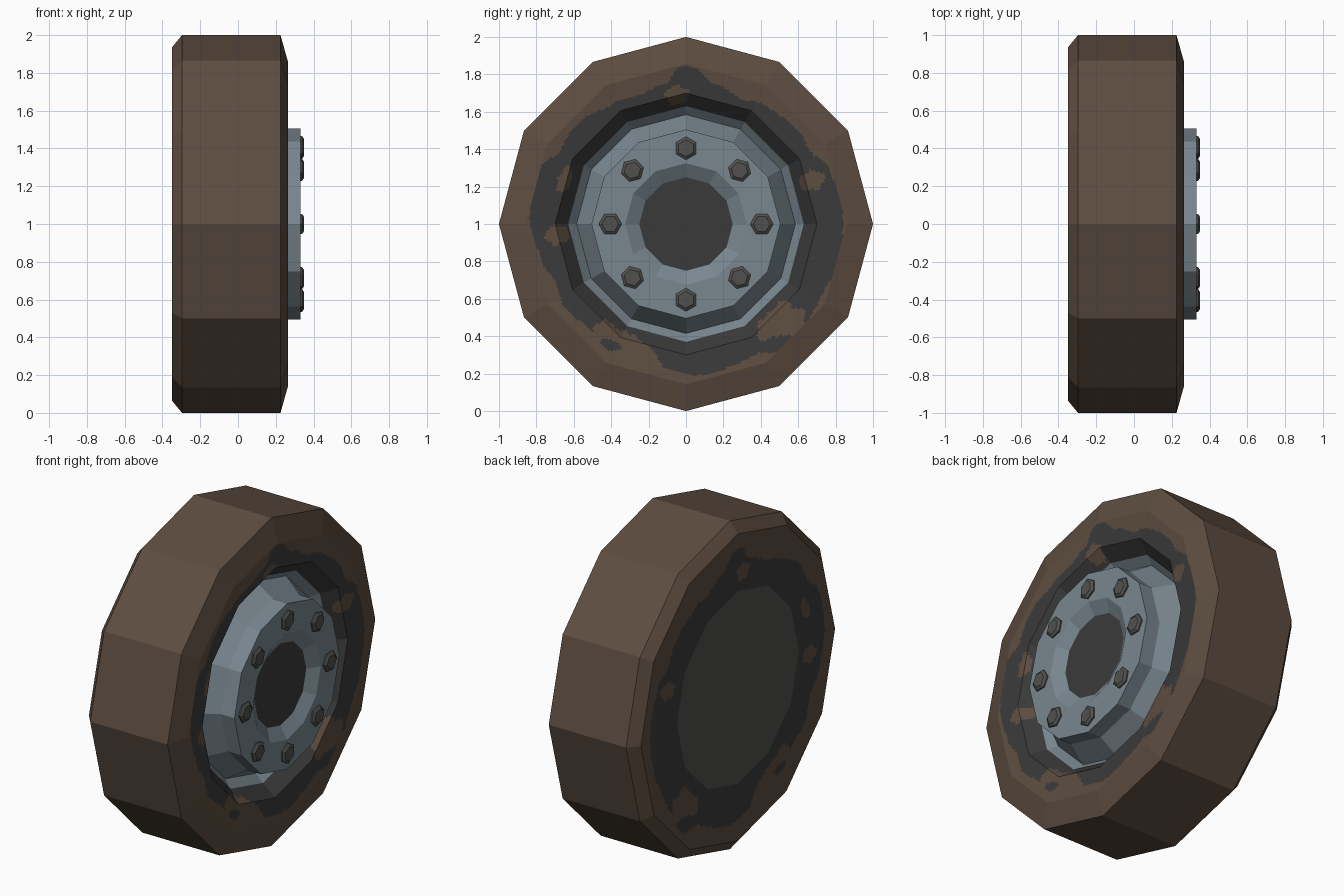
import bpy, bmesh, math

if "Cube" in bpy.data.objects:
    bpy.data.objects.remove(bpy.data.objects["Cube"])

CX = 1.0  # height of the wheel axis


def srgb(r, g, b):
    f = lambda c: c / 12.92 if c <= 0.04045 else ((c + 0.055) / 1.055) ** 2.4
    return (f(r / 255), f(g / 255), f(b / 255), 1)


def material(name, rgb):
    m = bpy.data.materials.new(name)
    m.diffuse_color = srgb(*rgb)
    m.use_nodes = True
    m.node_tree.nodes["Principled BSDF"].inputs["Base Color"].default_value = m.diffuse_color
    return m


MUD = material("mud_brown", (93, 77, 64))
RUBBER = material("dark_rubber", (58, 58, 58))
STEEL = material("blue_grey_steel", (121, 135, 143))
IRON = material("bolt_grey", (80, 80, 78))


def finish(name, bm, mats):
    bmesh.ops.remove_doubles(bm, verts=bm.verts, dist=1e-5)
    me = bpy.data.meshes.new(name)
    bm.to_mesh(me)
    bm.free()
    for m in mats:
        me.materials.append(m)
    ob = bpy.data.objects.new(name, me)
    bpy.context.collection.objects.link(ob)
    return ob


def polygon(a, sides=12):
    """Scale that turns a circle into a polygon with a corner at angle 0."""
    s = 2 * math.pi / sides
    return math.cos(s / 2) / math.cos(a % s - s / 2)


def revolve(bm, profile, sides=12, steps=None, cy=0, cz=CX, turn=0):
    """Sweep (x, radius) points around the x axis; profile runs back to front."""
    steps = steps or sides
    rows = []
    for x, r in profile:
        row = []
        for k in range(steps):
            a = 2 * math.pi * k / steps
            q = r * polygon(a, sides)
            row.append(bm.verts.new((x, cy + q * math.cos(a + turn), cz + q * math.sin(a + turn))))
        rows.append(row)
    faces = []
    for lo, hi in zip(rows, rows[1:]):
        for k in range(steps):
            j = (k + 1) % steps
            faces.append(bm.faces.new((lo[k], lo[j], hi[j], hi[k])))
    return rows, faces


def split(p, q, n):
    return [(p[0] + (q[0] - p[0]) * i / n, p[1] + (q[1] - p[1]) * i / n) for i in range(n + 1)]


# outer limit of the bare rubber: (angle, radius), same on both sidewalls
EDGE = [(3, .84), (22, .82), (30, .77), (38, .78), (58, .76), (66, .73), (80, .77), (87, .84), (92, .84),
        (98, .76), (110, .73), (121, .75), (138, .79), (150, .78), (158, .83), (177, .835), (193, .80),
        (205, .76), (214, .79), (226, .76), (239, .79), (246, .71), (256, .71), (262, .78), (275, .81),
        (298, .79), (310, .87), (320, .83), (333, .82), (347, .84), (363, .84)]
# mud islands inside the rubber: (angle, radius, half length, half width)
ISLANDS = [(94, .69, .06, .05), (19, .71, .05, .07), (317, .75, .08, .11), (310, .71, .09, .06),
           (243, .70, .15, .04), (232, .72, .05, .06), (185, .69, .05, .065), (160, .69, .07, .035)]


def is_mud(y, z):
    a, r = math.degrees(math.atan2(z, y)) % 360, math.hypot(y, z)
    if a < 3:
        a += 360
    for (a0, r0), (a1, r1) in zip(EDGE, EDGE[1:]):
        if a0 <= a <= a1:
            t = (a - a0) / (a1 - a0)
            t = t * t * (3 - 2 * t)
            if r > r0 + (r1 - r0) * t:
                return True
    for ang, rad, w, h in ISLANDS:
        d = math.radians((a - ang + 180) % 360 - 180) * rad
        if (d / w) ** 2 + ((r - rad) / h) ** 2 < 1 + 0.25 * math.sin(5 * math.atan2(r - rad, d)):
            return True
    return False


# tyre: tread and shoulders, plus finely divided sidewalls for the paint
bm = bmesh.new()
revolve(bm, [(-.35, .935), (-.296, 1), (.225, 1), (.265, .857)])
walls = [split((-.35, .587), (-.35, .935), 24),
         split((.265, .857), (.25, .70), 14),
         split((.25, .70), (.17, .63), 6)]
for wall in walls:
    _, faces = revolve(bm, wall, steps=300)
    for f in faces:
        c = f.calc_center_median()
        f.material_index = 0 if is_mud(c.y, c.z - CX) else 1
finish("tyre", bm, [MUD, RUBBER])

# back cover, flush with the rear sidewall
bm = bmesh.new()
rows, _ = revolve(bm, [(-.35, .587), (-.34, .587)])
bm.faces.new(rows[0][::-1])
finish("back_cover", bm, [IRON])

# rim: recessed lip, raised wheel disc and sunken hub cone
bm = bmesh.new()
revolve(bm, [(.17, .635), (.12, .585), (.24, .505), (.33, .505), (.33, .325), (.285, .25)][::1])
bmesh.ops.reverse_faces(bm, faces=[])
bmesh.ops.remove_doubles(bm, verts=bm.verts, dist=1e-5)
finish("rim", bm, [STEEL])

# dark hub centre
bm = bmesh.new()
rows, _ = revolve(bm, [(.27, .25), (.285, .25)])
bm.faces.new(rows[-1])
finish("hub_centre", bm, [RUBBER])

# eight hexagonal wheel bolts
for i in range(8):
    a = math.pi / 4 * i
    bm = bmesh.new()
    rows, _ = revolve(bm, [(.32, .062), (.338, .062), (.349, .045)], sides=6,
                      cy=.405 * math.cos(a), cz=CX + .405 * math.sin(a), turn=a)
    bm.faces.new(rows[-1])
    finish("wheel_bolt_%d" % (i + 1), bm, [IRON])
